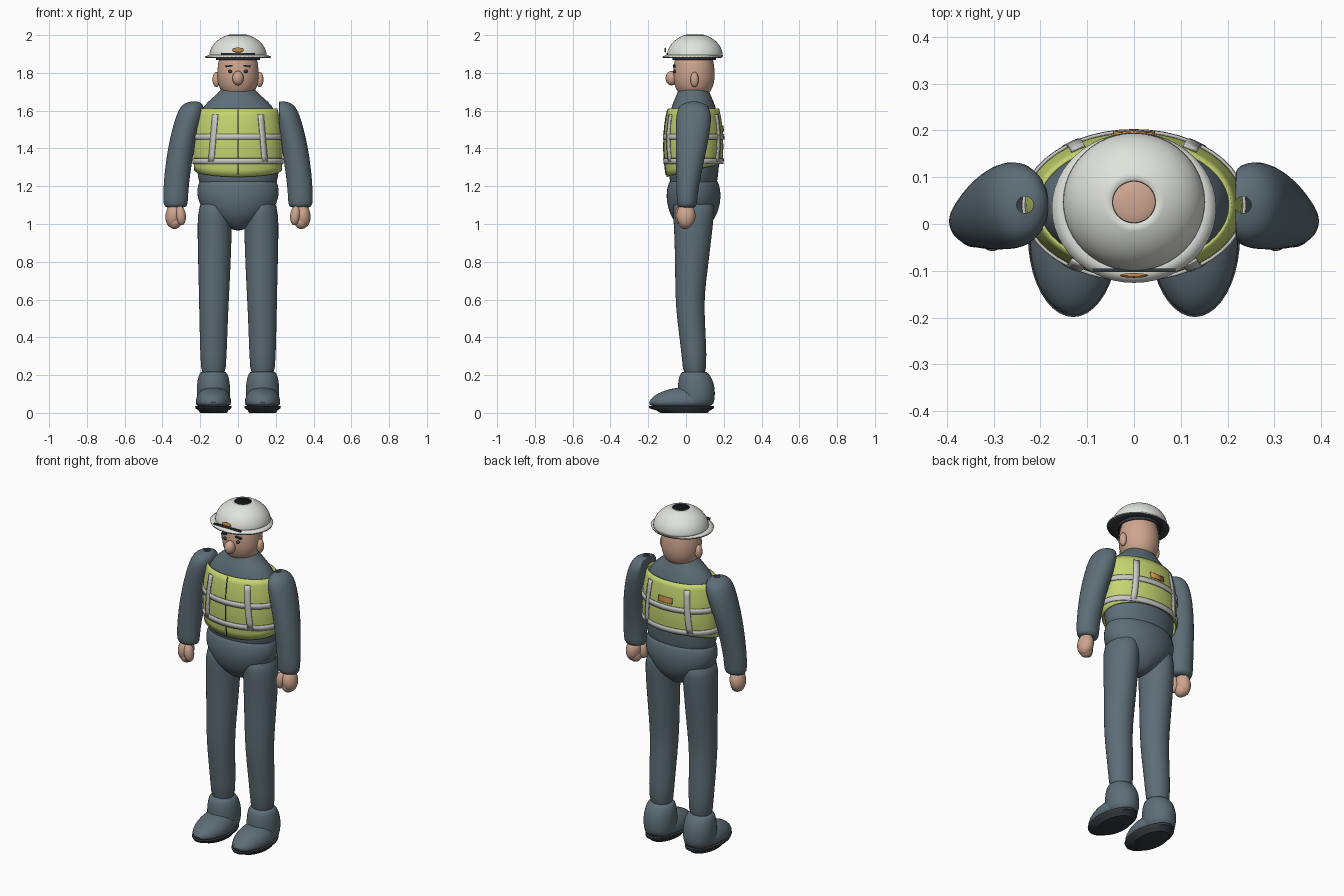
import bpy, bmesh, math
from mathutils import Vector

if "Cube" in bpy.data.objects:
    bpy.data.objects.remove(bpy.data.objects["Cube"])


def mat(name, *rgb):
    m = bpy.data.materials.new(name)
    m.diffuse_color = (*rgb, 1)
    m.use_nodes = True
    m.node_tree.nodes["Principled BSDF"].inputs["Base Color"].default_value = m.diffuse_color
    return m


SLATE = mat("slate cloth", .11, .155, .185)
LIME = mat("lime vest", .56, .66, .165)
SILVER = mat("silver tape", .58, .58, .57)
WHITE = mat("white shell", .75, .77, .72)
SKIN = mat("skin", .62, .38, .275)
DARK = mat("dark rubber", .035, .043, .05)
ORANGE = mat("orange badge", .58, .27, .07)
CY = 0.04  # depth of the body axis


def finish(name, bm, material, subsurf=0, thick=0, angle=50):
    bmesh.ops.recalc_face_normals(bm, faces=bm.faces)
    me = bpy.data.meshes.new(name)
    bm.to_mesh(me)
    bm.free()
    me.materials.append(material)
    ob = bpy.data.objects.new(name, me)
    bpy.context.collection.objects.link(ob)
    if thick:
        mod = ob.modifiers.new("thickness", 'SOLIDIFY')
        mod.thickness, mod.offset = thick, 0
    if subsurf:
        mod = ob.modifiers.new("rounding", 'SUBSURF')
        mod.levels = mod.render_levels = subsurf
    bpy.ops.object.select_all(action='DESELECT')
    ob.select_set(True)
    bpy.context.view_layer.objects.active = ob
    bpy.ops.object.shade_smooth_by_angle(angle=math.radians(angle))
    return ob


def skin_rows(bm, rows, closed=True):
    rows = [[bm.verts.new(p) for p in row] for row in rows]
    n = len(rows[0])
    for a, b in zip(rows, rows[1:]):
        for i in range(n if closed else n - 1):
            j = (i + 1) % n
            bm.faces.new((a[i], a[j], b[j], b[i]))
    return rows


def loft(name, rings, material, subsurf=1, n=28, caps=(True, True), thick=0, clamp=None):
    """Stack of ellipses (cx, cy, z, rx, ry)."""
    bm = bmesh.new()
    rows = []
    for cx, cy, z, rx, ry in rings:
        row = []
        for i in range(n):
            a = 2 * math.pi * i / n
            x = cx + rx * math.cos(a)
            row.append((max(x, clamp) if clamp else x, cy + ry * math.sin(a), z))
        rows.append(row)
    rows = skin_rows(bm, rows)
    for use, row in zip(caps, (rows[0], rows[-1])):
        if use:
            bm.faces.new(row)
    return finish(name, bm, material, subsurf, thick)


def ball(name, c, r, material, tilt=0):
    bm = bmesh.new()
    bmesh.ops.create_uvsphere(bm, u_segments=24, v_segments=16, radius=1)
    bmesh.ops.scale(bm, vec=r, verts=bm.verts)
    ob = finish(name, bm, material)
    ob.location = c
    ob.rotation_euler.y = tilt
    return ob


def box(name, c, size, material, tilt=0):
    bm = bmesh.new()
    bmesh.ops.create_cube(bm, size=1)
    bmesh.ops.scale(bm, vec=size, verts=bm.verts)
    ob = finish(name, bm, material)
    ob.location = c
    ob.rotation_euler.y = tilt
    return ob


# vest surface: half width and half depth by height
VEST = [(1.20, .216, .132), (1.30, .231, .148), (1.40, .234, .155),
        (1.50, .229, .152), (1.57, .216, .142), (1.62, .203, .130)]


def vest_radii(z):
    for (z0, a0, b0), (z1, a1, b1) in zip(VEST, VEST[1:]):
        if z <= z1:
            t = (z - z0) / (z1 - z0)
            return a0 + t * (a1 - a0), b0 + t * (b1 - b0)
    return VEST[-1][1:]


def vest_ring(low, high, rows, grow, n=48):
    out = []
    for k in range(rows + 1):
        row = []
        for i in range(n):
            a = 2 * math.pi * i / n
            z = low(a) + (high - low(a)) * k / rows
            rx, ry = vest_radii(z)
            row.append(((rx + grow) * math.cos(a), CY + (ry + grow) * math.sin(a), z))
        out.append(row)
    return out


def vest_patch(name, x_bottom, x_top, width, z0, z1, side, material, grow=.007):
    """Thin plate lying on the front (side -1) or back (side 1) of the vest."""
    bm = bmesh.new()
    rows = []
    for k in range(9):
        z = z0 + (z1 - z0) * k / 8
        xc = x_bottom + (x_top - x_bottom) * k / 8
        rx, ry = vest_radii(z)
        rows.append([(x, CY + side * (ry * math.sqrt(1 - (x / rx) ** 2) + grow), z)
                     for x in (xc - width / 2, xc, xc + width / 2)])
    skin_rows(bm, rows, False)
    finish(name, bm, material, thick=.007, angle=40)


# torso with sloping shoulders and collar
loft("jacket_torso", [(0, CY, z, rx, ry) for z, rx, ry in (
    (1.19, .190, .115), (1.21, .205, .124), (1.28, .220, .134), (1.40, .223, .142),
    (1.52, .217, .138), (1.60, .200, .124), (1.645, .165, .108), (1.68, .120, .092),
    (1.71, .092, .080), (1.73, .070, .070))], SLATE)

# hi-vis vest with a hem that dips at the front
bm = bmesh.new()
skin_rows(bm, vest_ring(lambda a: 1.285 + .035 * math.sin(a), 1.61, 10, 0))
finish("vest", bm, LIME, thick=.006)
for name, z in (("upper_tape", 1.447), ("lower_tape", 1.318)):
    bm = bmesh.new()
    skin_rows(bm, vest_ring(lambda a: z, z + .03, 2, .006))
    finish(name, bm, SILVER, thick=.007)
for side, label in ((-1, "front"), (1, "back")):
    for s in (-1, 1):
        vest_patch(label + "_strap", s * .142, s * .12, .029, 1.33, 1.58, side, SILVER)
vest_patch("vest_zip", 0, 0, .004, 1.26, 1.605, -1, DARK, .003)
vest_patch("back_label", 0, 0, .09, 1.49, 1.522, 1, ORANGE, .005)

# trouser seat
loft("hips", [(0, CY, z, rx, ry) for z, rx, ry in (
    (.965, .02, .04), (.985, .06, .075), (1.03, .135, .115), (1.08, .192, .135),
    (1.14, .218, .146), (1.19, .217, .141), (1.225, .208, .130), (1.24, .185, .115))], SLATE)

for s in (-1, 1):
    # legs, boots and soles
    loft("leg", [(s * x, y, z, rx, ry) for x, y, z, rx, ry in (
        (.130, .045, .17, .064, .060), (.130, .045, .30, .070, .066),
        (.129, .025, .50, .076, .074), (.127, .020, .62, .080, .077),
        (.125, .030, .78, .086, .088), (.124, .038, .95, .091, .100),
        (.122, .040, 1.06, .092, .110), (.110, .040, 1.14, .085, .110))], SLATE)
    loft("boot_ankle", [(s * .13, y, z, rx, ry) for y, z, rx, ry in (
        (.05, .025, .080, .092), (.055, .07, .088, .098), (.055, .13, .090, .100),
        (.050, .18, .084, .090), (.045, .21, .074, .074), (.045, .222, .060, .060))], SLATE)
    loft("boot_toe", [(s * .13, y, z, rx, ry) for y, z, rx, ry in (
        (-.03, .028, .090, .165), (-.03, .055, .096, .172), (-.02, .09, .090, .155),
        (-.005, .118, .070, .115), (.01, .135, .040, .060))], SLATE)
    loft("boot_sole", [(s * .13, y, z, rx, ry) for y, z, rx, ry in (
        (-.01, 0, .072, .125), (-.015, .012, .078, .14), (-.022, .024, .094, .170),
        (-.025, .036, .097, .174))], DARK, subsurf=0, n=40)

    # sleeves; open at the very top of the shoulder
    loft("sleeve", [(s * x, y, z, rx, ry) for x, y, z, rx, ry in (
        (.330, .005, 1.085, .050, .042), (.330, .005, 1.10, .066, .053),
        (.331, .006, 1.16, .066, .056), (.320, .015, 1.28, .069, .068),
        (.302, .028, 1.40, .070, .083), (.275, .038, 1.51, .072, .093),
        (.253, .041, 1.58, .072, .094), (.243, .041, 1.622, .062, .080),
        (.236, .041, 1.642, .042, .050), (.233, .041, 1.648, .018, .018))],
        SLATE, caps=(True, False), clamp=.217 if s > 0 else None)

    # hands
    ball("palm", (s * .342, .0, 1.045), (.042, .050, .066), SKIN, s * -.12)
    ball("thumb", (s * .303, -.028, 1.045), (.027, .030, .052), SKIN, s * .12)
    ball("fingers", (s * .335, -.005, 1.015), (.036, .038, .042), SKIN)

    # face details
    ball("ear", (s * .115, .045, 1.765), (.020, .022, .040), SKIN)
    ball("eye", (s * .042, -.060, 1.808), (.011, .009, .009), DARK)
    box("eyebrow", (s * .047, -.062, 1.836), (.036, .014, .009), DARK, s * .15)

# head and nose
loft("head", [(0, .042, z, r, r) for z, r in (
    (1.665, .030), (1.675, .062), (1.70, .090), (1.745, .108), (1.79, .112),
    (1.84, .108), (1.89, .098), (1.93, .075), (1.95, .045), (1.955, .02))], SKIN)
ball("nose", (0, -.076, 1.772), (.030, .032, .038), SKIN)

# safety helmet: dome with crown opening, brim, inner band, badge
dome = [(0, .047, 1.888 + .118 * math.sin(t), .15 * math.cos(t), .146 * math.cos(t))
        for t in (math.radians(72 * k / 10) for k in range(11))]
loft("helmet_dome", dome, WHITE, subsurf=0, n=48, caps=(False, False), thick=.004)
loft("helmet_lining", [(0, .047, z - .005, rx * .965, ry * .965) for _, _, z, rx, ry in dome],
     DARK, subsurf=0, n=48, caps=(False, False))
loft("helmet_brim", [(0, .045, 1.896, .140, .138), (0, .040, 1.890, .158, .150),
                     (0, .034, 1.884, .175, .159)],
     WHITE, subsurf=0, n=48, caps=(False, False), thick=.005)
loft("brim_underside", [(0, .045, 1.888, .100, .100), (0, .034, 1.8795, .173, .157)],
     DARK, subsurf=0, n=48, caps=(False, False), thick=.003)
loft("head_band", [(0, .044, 1.868, .113, .113), (0, .044, 1.89, .113, .113)],
     DARK, subsurf=0, n=48, caps=(False, False), thick=.006)
box("helmet_bar", (0, -.099, 1.899), (.178, .008, .010), DARK)
ball("helmet_badge", (0, -.110, 1.921), (.030, .005, .013), ORANGE)
